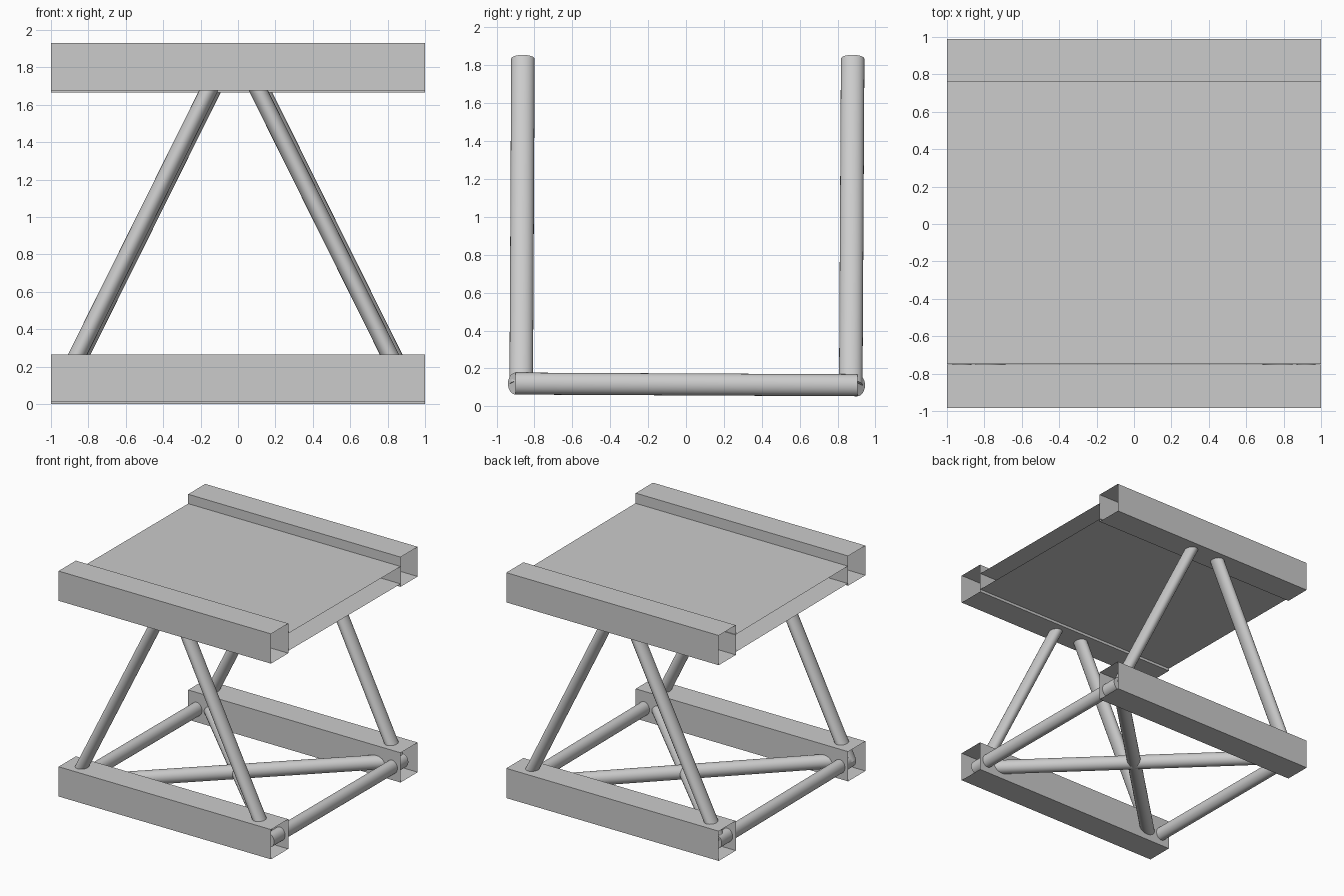
import bpy
from mathutils import Vector, Matrix

if "Cube" in bpy.data.objects:
    bpy.data.objects.remove(bpy.data.objects["Cube"])


def open_tube(name, ring):
    # open-ended thin tube running along x, ring = (y, z) corners
    verts = [(x, y, z) for x in (-1, 1) for y, z in ring]
    faces = [(i, (i + 1) % 4, 4 + (i + 1) % 4, 4 + i)[::-1] for i in range(4)]
    me = bpy.data.meshes.new(name)
    me.from_pydata(verts, [], faces)
    me.update()
    ob = bpy.data.objects.new(name, me)
    bpy.context.collection.objects.link(ob)
    return ob


def chord(name, y0, y1, z0, z1):
    return open_tube(name, [(y0, z0), (y1, z0), (y1, z1), (y0, z1)])


def rod(name, a, b, ra, rb):
    # capped tube from a to b; ra is the in-plane radius, rb the sideways one
    a, b = Vector(a), Vector(b)
    d = (b - a).normalized()
    side = Vector((0, 1, 0)) if abs(d.z) > 0.5 else Vector((0, 0, 1))
    u = side.cross(d).normalized()
    v = d.cross(u)
    bpy.ops.mesh.primitive_cylinder_add(vertices=24, radius=1, depth=(b - a).length)
    ob = bpy.context.object
    ob.name = name
    m = Matrix((u * ra, v * rb, d)).transposed().to_4x4()
    m.translation = (a + b) / 2
    ob.data.transform(m)
    bpy.ops.object.shade_smooth_by_angle()
    return ob


# four chords; the front pair sits slightly higher than the back pair
for side, y0, y1, lift in (("front", -0.984, -0.752, 0.012), ("back", 0.758, 0.988, 0.0)):
    chord(side + "_bottom_chord", y0, y1, lift, lift + 0.253)
    chord(side + "_top_chord", y0, y1, lift + 1.665, lift + 1.918)

# hollow deck slab between the top chords
open_tube("deck", [(-0.748, 1.697), (0.764, 1.69), (0.764, 1.838), (-0.748, 1.845)])

# leaning web rods on both sides
for side, yb, yt, shift in (("front", -0.87, -0.861, -0.024), ("back", 0.87, 0.88, -0.006)):
    for label, s in (("left", -1), ("right", 1)):
        rod(f"{side}_{label}_web_rod", (shift + s * 0.908, yb, 0.115),
            (shift + s * 0.054, yt, 1.835), 0.046, 0.062)

# cross rods and crossed diagonals between the bottom chords
zf, zb = 0.12, 0.111
for label, x in (("left", -0.92), ("right", 0.92)):
    rod(label + "_cross_rod", (x, -0.9, zf), (x, 0.905, zb), 0.05, 0.058)
    rod(label + "_diagonal_rod", (x, -0.9, zf), (-x, 0.905, zb), 0.056, 0.058)
